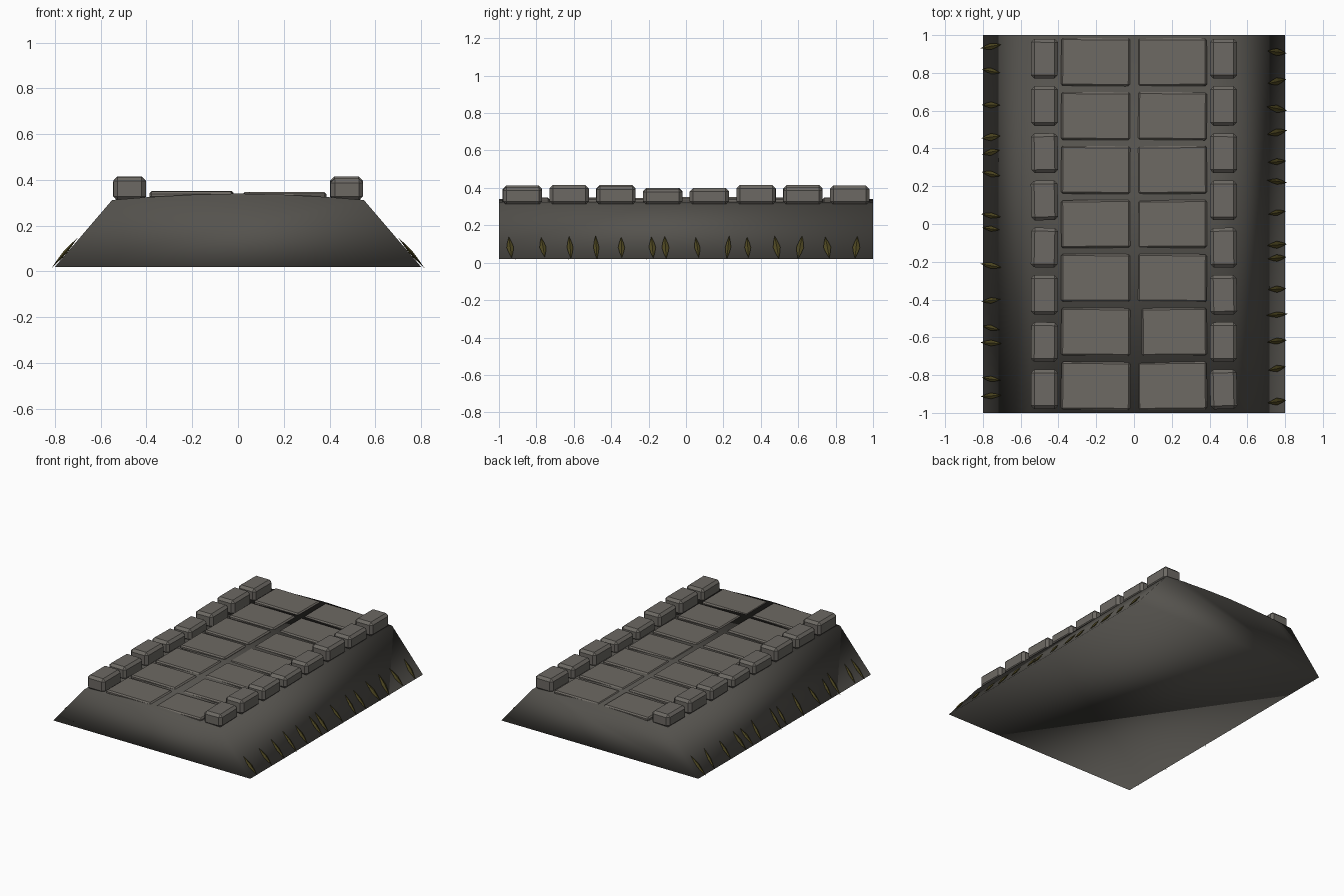
import bpy, bmesh, math, random
from mathutils import Matrix, Vector

if "Cube" in bpy.data.objects:
    bpy.data.objects.remove(bpy.data.objects["Cube"])

random.seed(4)


def material(name, rgb):
    m = bpy.data.materials.new(name)
    m.diffuse_color = (*rgb, 1)
    m.use_nodes = True
    m.node_tree.nodes["Principled BSDF"].inputs["Base Color"].default_value = m.diffuse_color
    return m


EARTH = material("dark_earth", (0.09, 0.085, 0.075))
STONE = material("paving_stone", (0.155, 0.142, 0.125))
CURB = material("curb_stone", (0.15, 0.14, 0.125))
GRASS = material("dry_grass", (0.075, 0.062, 0.015))


def finish(name, bm, mat, smooth=False):
    bmesh.ops.recalc_face_normals(bm, faces=bm.faces[:])
    mesh = bpy.data.meshes.new(name)
    bm.to_mesh(mesh)
    bm.free()
    mesh.materials.append(mat)
    for p in mesh.polygons:
        p.use_smooth = smooth
    ob = bpy.data.objects.new(name, mesh)
    bpy.context.collection.objects.link(ob)
    return ob


def block(name, centre, size, bevel, mat, turn):
    # bevelled stone with slight random turn
    bm = bmesh.new()
    bmesh.ops.create_cube(bm, size=1, matrix=Matrix.Diagonal((*size, 1)))
    bmesh.ops.bevel(bm, geom=bm.edges[:], offset=bevel, segments=1,
                    profile=0.5, affect='EDGES')
    ob = finish(name, bm, mat)
    ob.location = centre
    ob.rotation_euler.z = random.uniform(-turn, turn)
    return ob


# embankment: cambered trapezoid section extruded along the road
half = [(0.8, 0.02), (0.55, 0.312), (0.4, 0.324), (0.2, 0.335)]
section = half + [(0, 0.34)] + [(-x, z) for x, z in reversed(half)]
bm = bmesh.new()
face = bm.faces.new([bm.verts.new((x, -1, z)) for x, z in section])
ext = bmesh.ops.extrude_face_region(bm, geom=[face])
bmesh.ops.translate(bm, vec=(0, 2, 0),
                    verts=[g for g in ext["geom"] if isinstance(g, bmesh.types.BMVert)])
finish("embankment", bm, EARTH, smooth=True)

# paving slabs: two columns of seven
for side, top in ((-1, 0.350), (1, 0.345)):
    for i in range(7):
        z = top - 0.015 + random.uniform(-0.003, 0.002)
        shift = 0.01 if (side, i) == (1, 1) else 0
        block(f"paving_slab_{side}_{i}",
              (side * 0.203 + shift, -0.857 + i * 0.2857, z),
              (0.365 - 2 * shift, 0.253, 0.03), 0.009, STONE, 0.012)

# curb stones: eight along each edge
tops = [0.405, 0.415, 0.41, 0.395, 0.40, 0.415, 0.405, 0.413]
for side in (-1, 1):
    for i, top in enumerate(tops if side > 0 else tops[::-1]):
        block(f"curb_stone_{side}_{i}",
              (side * 0.474, -0.875 + i * 0.25, (top + 0.31) / 2),
              (0.142, 0.21, top - 0.31), 0.018, CURB, 0.025)

# grass blades: flat pointed leaves lying on the slopes
rows = {
    1: [-.94, -.765, -.62, -.48, -.345, -.18, -.11, .06, .225, .33, .485, .61, .755, .91],
    -1: [-.91, -.82, -.63, -.55, -.405, -.22, -.025, .045, .265, .38, .46, .63, .81, .94],
}
for side, ys in rows.items():
    up = Vector((-0.25 * side, 0, 0.29)).normalized()
    along = Vector((0, 1, 0))
    out = Vector((0.29 * side, 0, 0.25)).normalized()
    bm = bmesh.new()
    for y in ys:
        a = random.uniform(-0.15, 0.15)
        u = up * math.cos(a) + along * math.sin(a)
        w = along * math.cos(a) - up * math.sin(a)
        length = random.uniform(0.07, 0.088)
        width = random.uniform(0.014, 0.02)
        c = Vector((0.757 * side, y, 0.082))
        rings = []
        for t, k in ((-0.45, 0.65), (0, 1), (0.45, 0.65)):
            rings.append([bm.verts.new(c + u * t * length + d * k) for d in
                          (w * width, out * 0.008, -w * width, -out * 0.008)])
        ends = [bm.verts.new(c + u * s * length) for s in (-1, 1)]
        for j in range(4):
            n = (j + 1) % 4
            bm.faces.new((ends[0], rings[0][n], rings[0][j]))
            bm.faces.new((ends[1], rings[2][j], rings[2][n]))
            for r, q in zip(rings, rings[1:]):
                bm.faces.new((r[j], r[n], q[n], q[j]))
    finish("grass_blades_" + ("right" if side > 0 else "left"), bm, GRASS)
